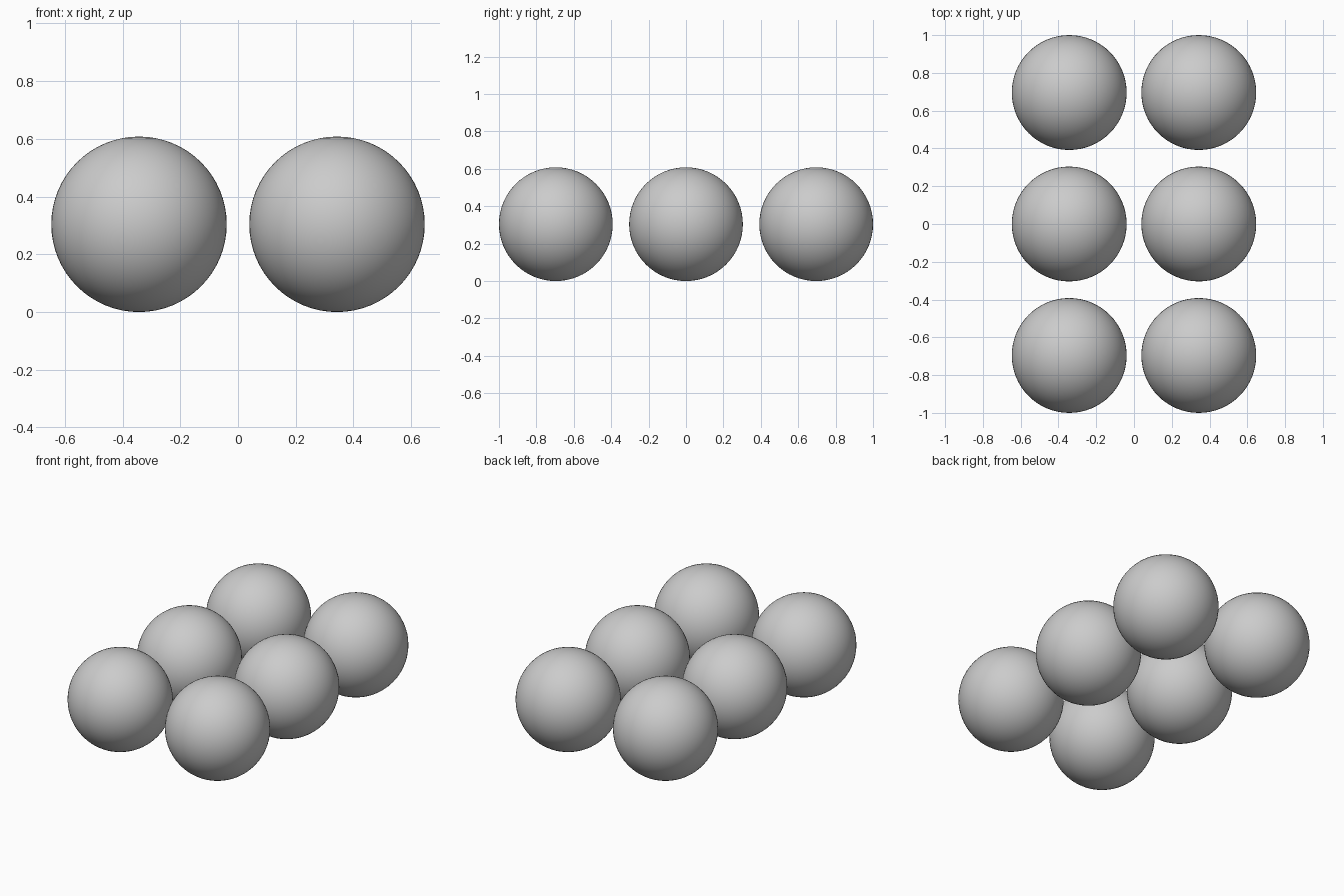
import bpy

cube = bpy.data.objects.get("Cube")
if cube:
    bpy.data.objects.remove(cube, do_unlink=True)

RADIUS = 0.304
X_OFFSET = 0.343
Y_OFFSET = 1 - RADIUS

# Plain grey surface
grey = bpy.data.materials.new("light_grey")
grey.use_nodes = True
color = (0.6, 0.6, 0.6, 1)
grey.diffuse_color = color
grey.node_tree.nodes["Principled BSDF"].inputs["Base Color"].default_value = color


def add_ball(name, x, y):
    bpy.ops.mesh.primitive_uv_sphere_add(
        segments=64, ring_count=32, radius=RADIUS, location=(x, y, RADIUS))
    ball = bpy.context.object
    ball.name = name
    ball.data.materials.append(grey)
    bpy.ops.object.shade_smooth()


# Two columns of three balls resting on the ground
for side, sx in (("right", -1), ("left", 1)):
    for row, sy in (("front", -1), ("middle", 0), ("back", 1)):
        add_ball(f"{row}_{side}_ball", sx * X_OFFSET, sy * Y_OFFSET)
